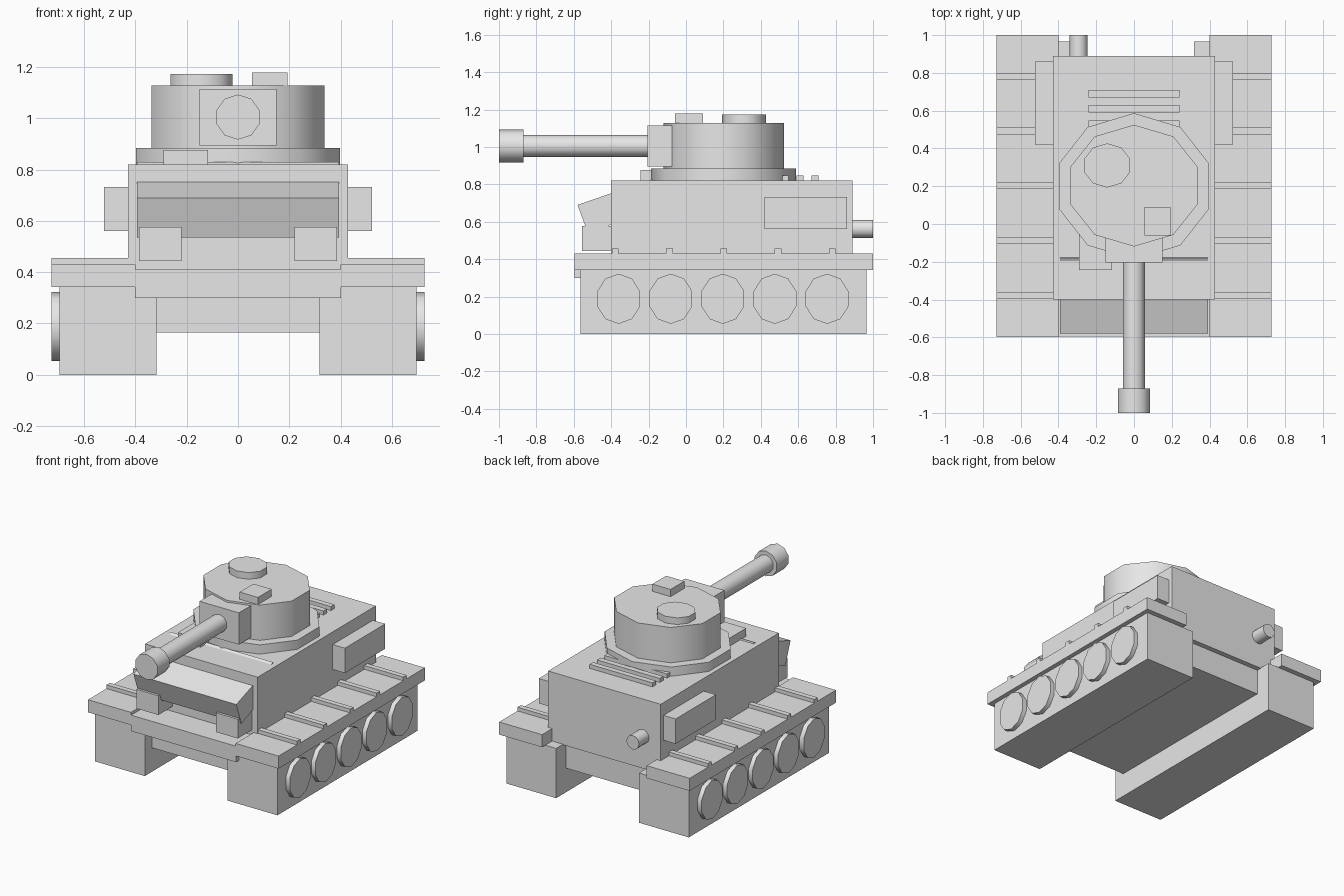
import bpy, bmesh, math
from mathutils import Matrix

if "Cube" in bpy.data.objects:
    bpy.data.objects.remove(bpy.data.objects["Cube"])

grey = bpy.data.materials.new("plain_grey")
grey.diffuse_color = (0.8, 0.8, 0.8, 1)
grey.use_nodes = True
grey.node_tree.nodes["Principled BSDF"].inputs["Base Color"].default_value = grey.diffuse_color


def finish(name, bm, smooth=False):
    bmesh.ops.recalc_face_normals(bm, faces=bm.faces)
    mesh = bpy.data.meshes.new(name)
    bm.to_mesh(mesh)
    bm.free()
    mesh.materials.append(grey)
    ob = bpy.data.objects.new(name, mesh)
    bpy.context.collection.objects.link(ob)
    if smooth:
        bpy.ops.object.select_all(action='DESELECT')
        ob.select_set(True)
        bpy.context.view_layer.objects.active = ob
        bpy.ops.object.shade_smooth_by_angle(angle=math.radians(45))
    return ob


def box(name, x, y, z):
    bm = bmesh.new()
    size = Matrix.Diagonal((x[1] - x[0], y[1] - y[0], z[1] - z[0], 1))
    mid = Matrix.Translation([(a + b) / 2 for a, b in (x, y, z)])
    bmesh.ops.create_cube(bm, size=1, matrix=mid @ size)
    return finish(name, bm)


def prism(name, centre, axis, radii, depth, sides=10):
    """Smooth-sided drum along an axis; radii are its two half widths."""
    bm = bmesh.new()
    turn = {'x': Matrix.Rotation(math.pi / 2, 4, 'Z') @ Matrix.Rotation(math.pi / 2, 4, 'X'),
            'y': Matrix.Rotation(math.pi / 2, 4, 'X'),
            'z': Matrix.Identity(4)}[axis]
    m = Matrix.Translation(centre) @ turn @ Matrix.Diagonal((*radii, depth, 1))
    bmesh.ops.create_cone(bm, cap_ends=True, segments=sides, radius1=1,
                          radius2=1, depth=1, matrix=m)
    return finish(name, bm, True)


def extrude_profile(name, pts, half):
    """Y-Z outline extruded across x."""
    bm = bmesh.new()
    face = bm.faces.new([bm.verts.new((-half, y, z)) for y, z in pts])
    out = bmesh.ops.extrude_face_region(bm, geom=[face])
    verts = [g for g in out['geom'] if isinstance(g, bmesh.types.BMVert)]
    bmesh.ops.translate(bm, verts=verts, vec=(2 * half, 0, 0))
    return finish(name, bm)


# Hull
box("lower_hull", (-0.33, 0.33), (-0.485, 0.855), (0.165, 0.36))
box("upper_hull", (-0.43, 0.43), (-0.40, 0.89), (0.34, 0.82))
box("nose_bar", (-0.402, 0.402), (-0.595, -0.39), (0.30, 0.41))
extrude_profile("front_plate", [(-0.58, 0.69), (-0.40, 0.752), (-0.38, 0.752),
                                (-0.38, 0.592), (-0.40, 0.585), (-0.523, 0.535)], 0.393)
extrude_profile("deck_ridge", [(-0.205, 0.815), (-0.18, 0.83), (-0.175, 0.815)], 0.393)

# Running gear, fenders and side fittings on both sides
for side, s in (("left", -1), ("right", 1)):
    def span(a, b):
        return tuple(sorted((s * a, s * b)))
    box(side + "_track", span(0.317, 0.697), (-0.565, 0.965), (0, 0.344))
    box(side + "_fender", span(0.40, 0.728), (-0.597, 1.0), (0.343, 0.43))
    box(side + "_side_box", span(0.42, 0.523), (0.42, 0.86), (0.56, 0.732))
    box(side + "_headlight", span(0.22, 0.387), (-0.555, -0.39), (0.444, 0.577))
    for i in range(5):
        y = -0.36 + 0.2785 * i
        prism(f"{side}_wheel_{i + 1}", (s * 0.707, y, 0.188), 'x', (0.12, 0.134), 0.042)
        y = -0.378 + 0.29 * i
        box(f"{side}_fender_slat_{i + 1}", span(0.42, 0.728), (y - 0.018, y + 0.018), (0.42, 0.456))

# Engine deck grilles and exhaust
for i, y in enumerate((0.53, 0.61, 0.69)):
    box(f"grille_bar_{i + 1}", (-0.24, 0.24), (y - 0.019, y + 0.019), (0.81, 0.848))
prism("exhaust", (-0.293, 0.94, 0.562), 'y', (0.048, 0.048), 0.12, 12)

# Turret
prism("turret_ring", (0, 0.2, 0.848), 'z', (0.418, 0.387), 0.072)
prism("turret", (0, 0.203, 1.0), 'z', (0.354, 0.322), 0.256)
prism("hatch", (-0.142, 0.31, 1.145), 'z', (0.127, 0.117), 0.058)
box("sight_box", (0.055, 0.194), (-0.06, 0.09), (1.092, 1.178))
box("deck_box", (-0.29, -0.117), (-0.243, 0.0), (0.815, 0.876))

# Gun
box("mantlet", (-0.15, 0.15), (-0.205, 0.0), (0.895, 1.115))
prism("gun_barrel", (0, -0.53, 1.005), 'y', (0.06, 0.06), 0.70)
prism("muzzle", (0, -0.935, 1.005), 'y', (0.088, 0.088), 0.13)
